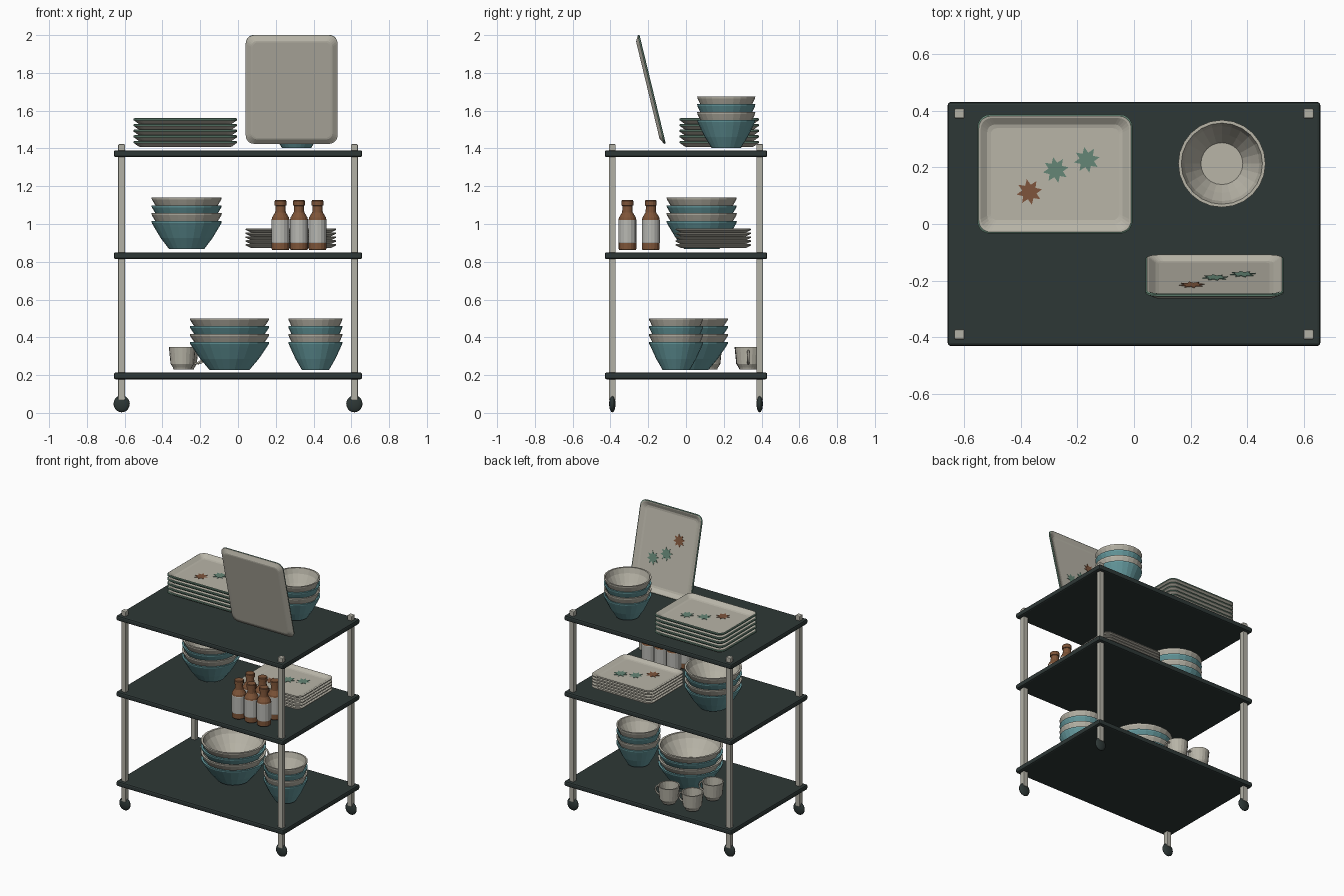
import bpy, bmesh, math
from mathutils import Matrix, Vector

if "Cube" in bpy.data.objects:
    bpy.data.objects.remove(bpy.data.objects["Cube"])


def material(name, rgb):
    m = bpy.data.materials.new(name)
    m.use_nodes = True
    m.diffuse_color = (*rgb, 1)
    m.node_tree.nodes["Principled BSDF"].inputs["Base Color"].default_value = (*rgb, 1)
    return m


DARK = material("dark slate", (0.027, 0.039, 0.037))
METAL = material("pale metal", (0.45, 0.44, 0.38))
CREAM = material("cream ceramic", (0.48, 0.46, 0.39))
TEAL = material("teal glaze", (0.13, 0.32, 0.34))
AMBER = material("amber glass", (0.21, 0.09, 0.04))
LABEL = material("paper label", (0.48, 0.48, 0.45))
GREEN = material("leaf green", (0.13, 0.24, 0.18))
RUST = material("rust brown", (0.21, 0.09, 0.045))


def finish(bm, name, mats, matrix=Matrix()):
    bmesh.ops.recalc_face_normals(bm, faces=bm.faces)
    mesh = bpy.data.meshes.new(name)
    bm.to_mesh(mesh)
    bm.free()
    for m in mats:
        mesh.materials.append(m)
    ob = bpy.data.objects.new(name, mesh)
    ob.matrix_world = matrix
    bpy.context.collection.objects.link(ob)
    return ob


def loft(name, rings, mats, bands=(), matrix=Matrix()):
    """Skin closed rings of points, cap both ends; bands lists a material per step."""
    bm = bmesh.new()
    loops = [[bm.verts.new(p) for p in ring] for ring in rings]
    n = len(loops[0])
    for k, (a, b) in enumerate(zip(loops, loops[1:])):
        for i in range(n):
            j = (i + 1) % n
            f = bm.faces.new((a[i], a[j], b[j], b[i]))
            f.material_index = bands[k] if bands else 0
    bm.faces.new(loops[0][::-1])
    bm.faces.new(loops[-1])
    return finish(bm, name, mats, matrix)


def circle(r, z, n):
    return [(r * math.cos(math.tau * i / n), r * math.sin(math.tau * i / n), z) for i in range(n)]


def lathe(name, profile, mats, at, n=24, bands=()):
    return loft(name, [circle(r, z, n) for r, z in profile], mats, bands, Matrix.Translation(at))


def box(name, size, at, mat, bevel):
    bm = bmesh.new()
    bmesh.ops.create_cube(bm, size=1, matrix=Matrix.Diagonal((*size, 1)))
    ob = finish(bm, name, [mat], Matrix.Translation(at))
    mod = ob.modifiers.new("edge", "BEVEL")
    mod.width, mod.segments = bevel, 2
    return ob


# Trolley frame: shelves, posts, wheels
for name, z in (("bottom", 0.196), ("middle", 0.832), ("top", 1.372)):
    box(name + "_shelf", (1.315, 0.86, 0.036), (0, 0, z), DARK, 0.01)
for sx, side in ((-1, "right"), (1, "left")):
    for sy, end in ((-1, "front"), (1, "back")):
        x, y = 0.616 * sx, 0.39 * sy
        box(f"{end}_{side}_post", (0.036, 0.036, 1.355), (x, y, 0.745), METAL, 0.005)
        bm = bmesh.new()
        bmesh.ops.create_uvsphere(bm, u_segments=16, v_segments=10, radius=1)
        wheel = finish(bm, f"{end}_{side}_wheel", [DARK],
                       Matrix.Translation((x, y, 0.048)) @ Matrix.Diagonal((0.043, 0.017, 0.045, 1)))
        wheel.data.shade_smooth()


# Bowl stacks, alternating glaze
def bowl_stack(name, at, r, h=0.148, step=0.042):
    outer = [(0.5, 0), (0.74, 0.4), (0.93, 0.8), (0.99, 0.93), (1, 1)]
    inner = [(0.93, 1), (0.86, 0.75), (0.67, 0.4), (0.48, 0.08)]
    profile = [(a * r, b * h) for a, b in outer + inner]
    for i in range(4):
        lathe(f"{name}_{i + 1}", profile, [CREAM if i % 2 else TEAL], Vector(at) + Vector((0, 0, step * i)))


bowl_stack("top_bowl", (0.31, 0.213, 1.402), 0.154)
bowl_stack("middle_bowl", (-0.272, 0.083, 0.867), 0.186)
bowl_stack("large_bowl", (-0.045, 0.013, 0.227), 0.21)
bowl_stack("small_bowl", (0.41, -0.052, 0.227), 0.143)

# Cups with loop handles
cup = [(0.045, 0), (0.05, 0.012), (0.062, 0.03), (0.071, 0.12), (0.063, 0.12), (0.055, 0.035), (0.045, 0.018)]
for i, (x, y) in enumerate(((-0.097, 0.33), (-0.28, 0.328), (-0.295, 0.12))):
    lathe(f"cup_{i + 1}", cup, [CREAM], (x, y, 0.229), 20)
    curve = bpy.data.curves.new(f"cup_handle_{i + 1}", "CURVE")
    curve.dimensions = "3D"
    curve.bevel_depth, curve.bevel_resolution = 0.006, 1
    line = curve.splines.new("POLY")
    line.points.add(7)
    for k, p in enumerate(line.points):
        a = math.pi * (k / 7 - 0.5)
        p.co = (x + 0.064 + 0.042 * math.cos(a), y, 0.295 + 0.034 * math.sin(a), 1)
    curve.materials.append(CREAM)
    bpy.context.collection.objects.link(bpy.data.objects.new(curve.name, curve))

# Bottles: glass with a wrapped label and a cap
bottle = [(0.043, 0), (0.047, 0.006), (0.047, 0.038), (0.048, 0.04), (0.048, 0.158), (0.047, 0.16),
          (0.045, 0.172), (0.028, 0.2), (0.026, 0.234), (0.031, 0.236), (0.031, 0.26), (0.028, 0.264)]
for i in range(3):
    for j in range(2):
        lathe(f"bottle_{i + 1}_{j + 1}", bottle, [AMBER, LABEL], (0.225 + 0.098 * i, -0.31 + 0.124 * j, 0.862),
              16, [0, 0, 1, 1, 1] + [0] * 6)


# Trays: rounded rectangle rings from foot to rim to floor
def rounded(w, d, inset, z, radius=0.045, steps=5):
    r = max(radius - inset * 0.5, 0.015)
    pts = []
    for q, (sx, sy) in enumerate(((1, 1), (-1, 1), (-1, -1), (1, -1))):
        for k in range(steps + 1):
            a = math.pi / 2 * (q + k / steps)
            pts.append((sx * (w / 2 - inset - r) + r * math.cos(a),
                        sy * (d / 2 - inset - r) + r * math.sin(a), z))
    return pts


def tray(name, w, d, h, matrix, rim, stars):
    steps = [(0.036, 0), (0.028, 0.05), (0.006, 0.55), (0, 0.65), (0, 0.9), (0.005, 1),
             (0.012, 0.95), (0.035, 0.4), (0.048, 0.3)]
    loft(name, [rounded(w, d, i, z * h) for i, z in steps], [CREAM, rim],
         [0, 0, 0, 1, 1, 0, 0, 0], matrix)
    if not stars:
        return
    # Painted stars as thin plates on the floor
    for i, (u, v, mat) in enumerate(((0.205, 0.12, GREEN), (0.005, 0.035, GREEN), (-0.165, -0.15, RUST))):
        rings = []
        for z in (0.3 * h, 0.3 * h + 0.002):
            rings.append([])
            for k in range(16):
                r, a = (0.026 if k % 2 else 0.046), math.tau * k / 16 + 0.2
                rings[-1].append((u * w + r * math.cos(a), v * d + r * math.sin(a), z))
        loft(f"{name}_star_{i + 1}", rings, [mat], (), matrix)


for i in range(5):
    tray(f"top_tray_{i + 1}", 0.548, 0.42, 0.032, Matrix.Translation((-0.279, 0.176, 1.408 + 0.03 * i)),
         GREEN, i == 4)
    tray(f"middle_tray_{i + 1}", 0.48, 0.4, 0.022, Matrix.Translation((0.28, 0.145, 0.872 + 0.0205 * i)),
         CREAM, i == 4)
lean = Matrix.Translation((0.284, -0.202, 1.708)) @ Matrix.Rotation(math.radians(-76.4), 4, "X")
tray("leaning_tray", 0.486, 0.592, 0.026, lean, GREEN, True)
